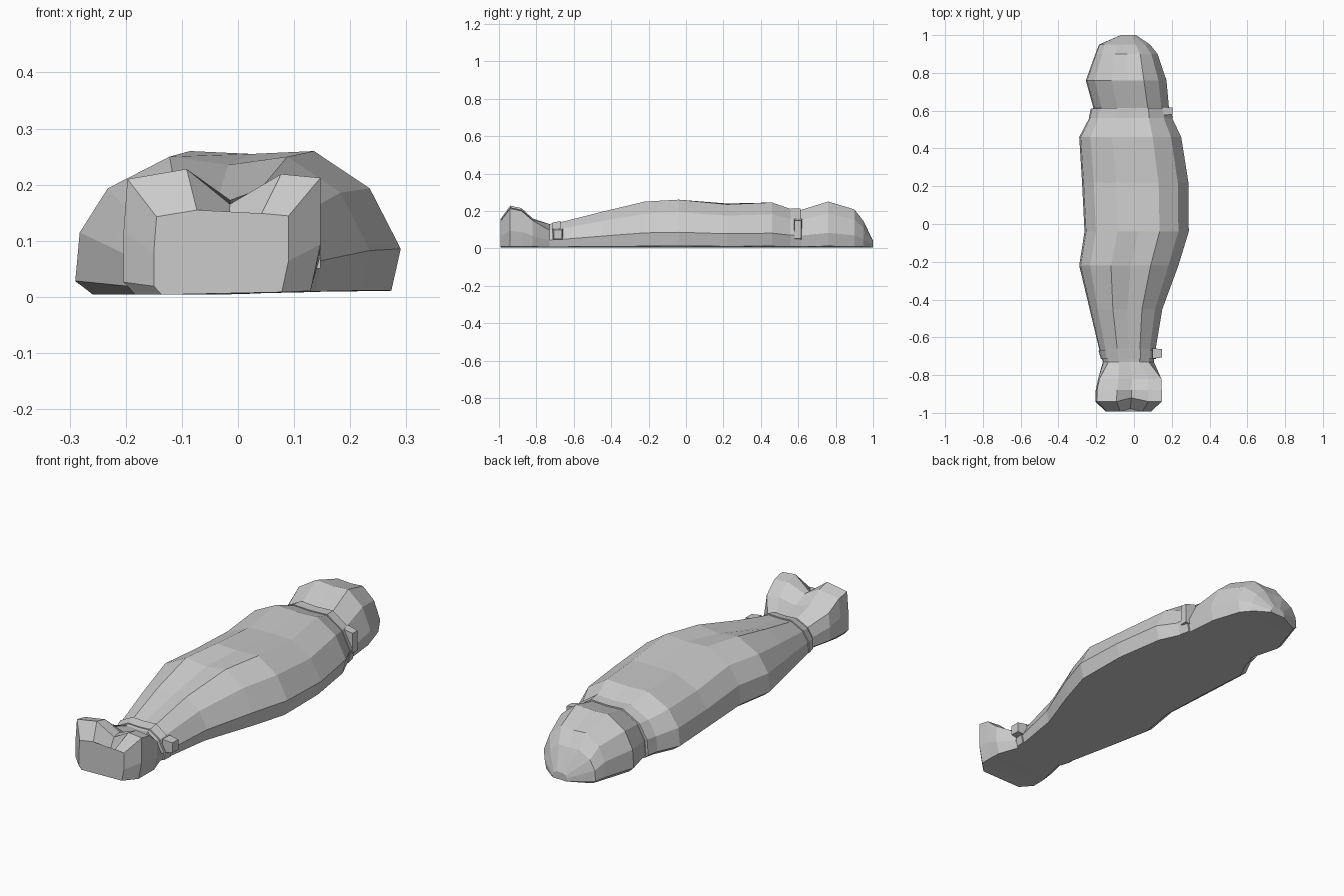
import bpy, bmesh

# Normalised cross-section: (across, height, is_valley)
PROFILE = [(0.06, 0.0), (0.0, 0.10), (0.015, 0.45), (0.11, 0.77), (0.32, 1.0), (0.52, 0.98),
           (0.72, 1.0), (0.90, 0.74), (1.0, 0.32), (0.97, 0.03)]
FOOT = [(0.06, 0.0), (0.0, 0.10), (0.0, 0.5), (0.02, 0.92), (0.32, 1.0), (0.54, 1.0),
        (0.80, 0.96), (1.0, 0.93), (1.0, 0.4), (0.95, 0.03)]


def ring(bm, y, xl, xr, top, valley=1.0, profile=PROFILE, mid_y=0.0, z0=0.004):
    verts = []
    for i, (t, h) in enumerate(profile):
        mid = i == 5
        z = z0 + (top - z0) * h * (valley if mid else 1.0)
        verts.append(bm.verts.new((xl + (xr - xl) * t, y + (mid_y if mid else 0), z)))
    return verts


def loft(name, rows):
    bm = bmesh.new()
    rings = [ring(bm, *r) for r in rows]
    n = len(PROFILE)
    for a, b in zip(rings, rings[1:]):
        for i in range(n):
            j = (i + 1) % n
            bm.faces.new((a[i], a[j], b[j], b[i]))
    bm.faces.new(rings[0])
    bm.faces.new(rings[-1])
    bmesh.ops.triangulate(bm, faces=[f for f in bm.faces if len(f.verts) > 4])
    bmesh.ops.recalc_face_normals(bm, faces=bm.faces)
    return finish(name, bm)


def finish(name, bm):
    me = bpy.data.meshes.new(name)
    bm.to_mesh(me)
    bm.free()
    ob = bpy.data.objects.new(name, me)
    bpy.context.collection.objects.link(ob)
    return ob


def knot(name, centre, size):
    bm = bmesh.new()
    bmesh.ops.create_cube(bm, size=1)
    for v in bm.verts:
        taper = 0.8 if v.co.x > 0 else 1.0
        v.co = [c + s * k for c, s, k in zip(
            centre, size, (v.co.x, v.co.y * taper, v.co.z * taper))]
    return finish(name, bm)


# Wrapped figure, from feet to head
loft("wrapped_body", [
    (-0.993, -0.15, 0.09, 0.155, 0.25, FOOT, 0.015),
    (-0.94, -0.204, 0.147, 0.228, 0.72, FOOT, 0.02),
    (-0.88, -0.203, 0.147, 0.215, 0.80, FOOT),
    (-0.82, -0.19, 0.145, 0.160, 0.86, FOOT),
    (-0.73, -0.165, 0.105, 0.130),
    (-0.66, -0.185, 0.115, 0.142),
    (-0.45, -0.235, 0.150, 0.195, 0.93),
    (-0.22, -0.29, 0.235, 0.25, 0.96),
    (-0.04, -0.262, 0.29, 0.26),
    (0.22, -0.275, 0.288, 0.235, 1.04),
    (0.46, -0.29, 0.25, 0.245),
    (0.565, -0.235, 0.20, 0.208),
    (0.615, -0.215, 0.185, 0.205),
    (0.76, -0.255, 0.172, 0.25),
    (0.90, -0.205, 0.125, 0.208),
    (0.95, -0.185, 0.085, 0.145),
    (1.0, -0.07, 0.01, 0.04),
])

# Binding straps at the neck and ankles
loft("neck_strap", [(0.56, -0.24, 0.206, 0.214), (0.612, -0.228, 0.194, 0.212)])
loft("ankle_strap", [(-0.715, -0.175, 0.115, 0.137), (-0.67, -0.188, 0.12, 0.146)])

# Knots on the right side
knot("neck_knot", (0.175, 0.598, 0.10), (0.055, 0.045, 0.12))
knot("ankle_knot", (0.122, -0.685, 0.075), (0.05, 0.055, 0.06))
